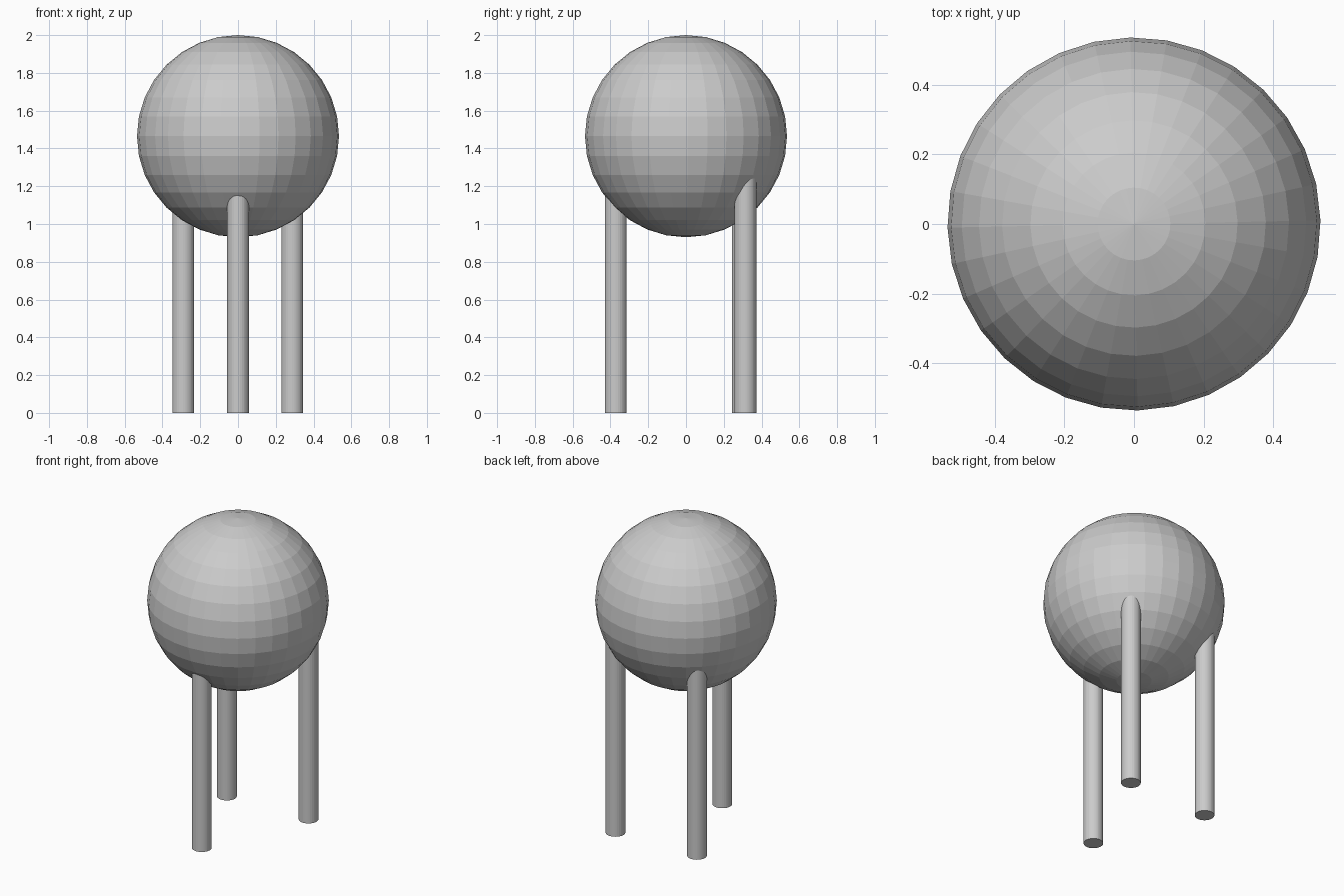
import bpy
from math import radians

old = bpy.data.objects.get("Cube")
if old:
    bpy.data.objects.remove(old, do_unlink=True)

# Single plain grey finish
grey = bpy.data.materials.new("light grey")
grey.use_nodes = True
colour = (0.6, 0.6, 0.6, 1)
grey.diffuse_color = colour
grey.node_tree.nodes["Principled BSDF"].inputs["Base Color"].default_value = colour


def finish(name):
    obj = bpy.context.object
    obj.name = name
    obj.data.materials.append(grey)
    return obj


# Faceted round tank
bpy.ops.mesh.primitive_uv_sphere_add(segments=32, ring_count=16, radius=0.535,
                                     location=(0, 0, 1.465),
                                     rotation=(0, 0, radians(1.1)))
finish("round_tank")

# Three legs running up into the tank
LEG_TOP = 1.3
legs = {"front_leg": (0, -0.372), "back_left_leg": (0.287, 0.314),
        "back_right_leg": (-0.29, 0.301)}
for name, (x, y) in legs.items():
    bpy.ops.mesh.primitive_cylinder_add(vertices=32, radius=0.058, depth=LEG_TOP,
                                        location=(x, y, LEG_TOP / 2))
    finish(name)
